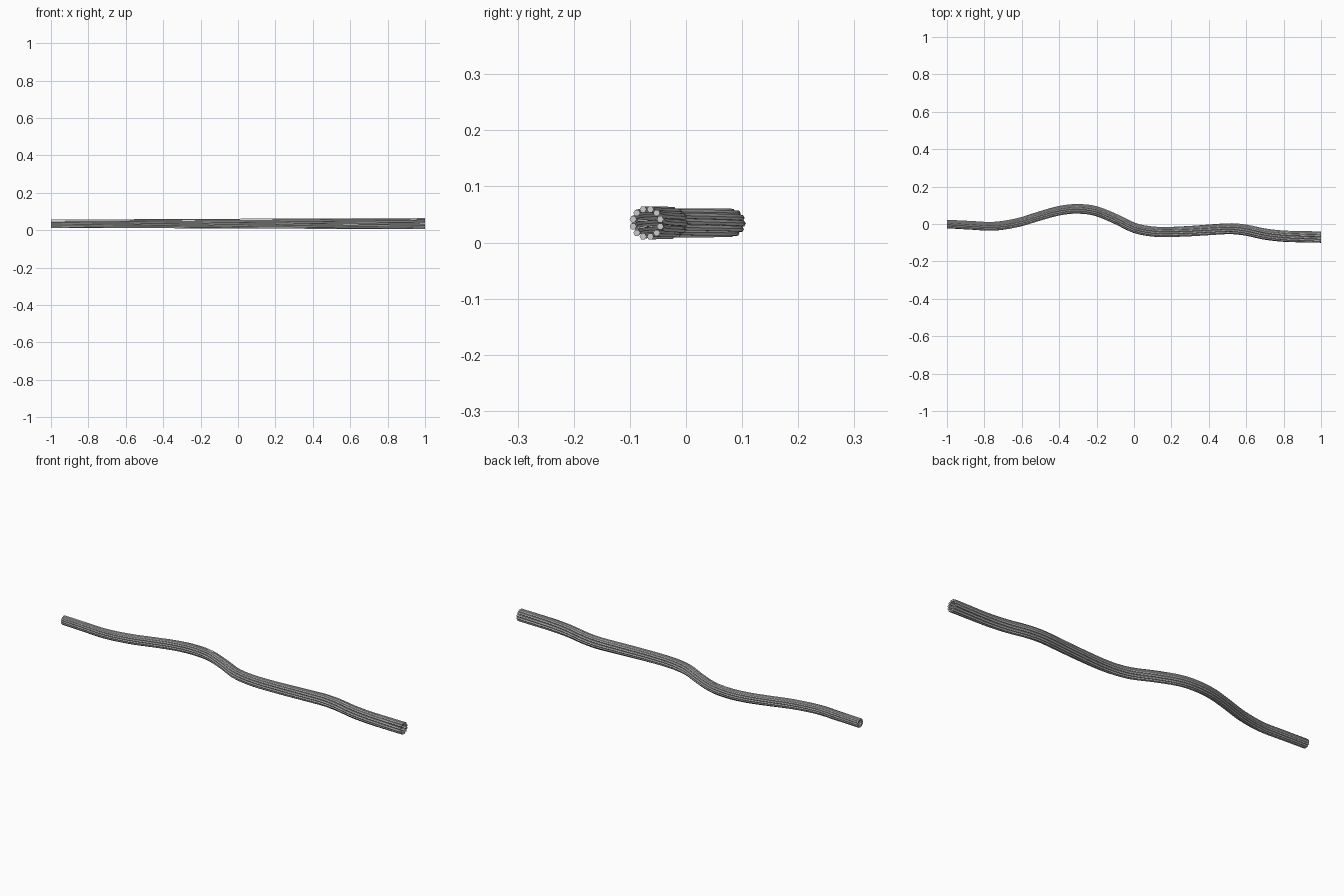
import bpy, math
from mathutils import Vector

if "Cube" in bpy.data.objects:
    bpy.data.objects.remove(bpy.data.objects["Cube"])

# Centre line of the cable seen from above (x, y)
PATH = [(-1, 0.0), (-0.87, -0.007), (-0.75, -0.012), (-0.62, 0.008), (-0.5, 0.044),
        (-0.4, 0.071), (-0.31, 0.081), (-0.21, 0.071), (-0.1, 0.028), (0, -0.020),
        (0.08, -0.038), (0.16, -0.043), (0.3, -0.038), (0.42, -0.030), (0.52, -0.025),
        (0.6, -0.033), (0.7, -0.054), (0.8, -0.065), (0.9, -0.068), (1, -0.07)]
Z = 0.035
STRANDS = 12
STEPS = 80
TWIST = math.radians(75)


def centre(x):
    """Smooth (Hermite) interpolation of the centre line."""
    n = len(PATH)
    i = next((k for k in range(n - 1) if x <= PATH[k + 1][0]), n - 2)

    def slope(k):
        a, b = PATH[max(k - 1, 0)], PATH[min(k + 1, n - 1)]
        return (b[1] - a[1]) / (b[0] - a[0])
    (x0, y0), (x1, y1) = PATH[i], PATH[i + 1]
    h = x1 - x0
    t = (x - x0) / h
    y = ((2*t**3 - 3*t**2 + 1) * y0 + (t**3 - 2*t**2 + t) * h * slope(i)
         + (3*t**2 - 2*t**3) * y1 + (t**3 - t**2) * h * slope(i + 1))
    return Vector((x, y, Z))


def strand(index):
    """One thin wire running round the hollow bundle with a slow twist."""
    curve = bpy.data.curves.new("wire_strand", 'CURVE')
    curve.dimensions = '3D'
    curve.bevel_depth = 0.0062
    curve.bevel_resolution = 1
    curve.use_fill_caps = True
    sp = curve.splines.new('POLY')
    sp.points.add(STEPS)
    for k in range(STEPS + 1):
        t = k / STEPS
        x = -1 + 2 * t
        c = centre(x)
        d = (centre(min(x + 0.01, 1)) - centre(max(x - 0.01, -1))).normalized()
        side = Vector((-d.y, d.x, 0))
        a = 2 * math.pi * index / STRANDS + TWIST * t
        r = 0.0175 + 0.0075 * t
        # keep the cut ends flush
        if k in (0, STEPS):
            side = Vector((0, 1, 0))
        p = c + side * (math.cos(a) * r) + Vector((0, 0, math.sin(a) * r))
        sp.points[k].co = (*p, 1)
        sp.points[k].radius = 0.85 + 0.15 * t
    ob = bpy.data.objects.new("wire_strand", curve)
    bpy.context.collection.objects.link(ob)
    return ob


# Bundle of wires, joined as one mesh
wires = [strand(i) for i in range(STRANDS)]
bpy.ops.object.select_all(action='DESELECT')
for w in wires:
    w.select_set(True)
bpy.context.view_layer.objects.active = wires[0]
bpy.ops.object.convert(target='MESH')
bpy.ops.object.join()
bpy.context.object.name = "cable_bundle"
bpy.ops.object.shade_smooth_by_angle()
